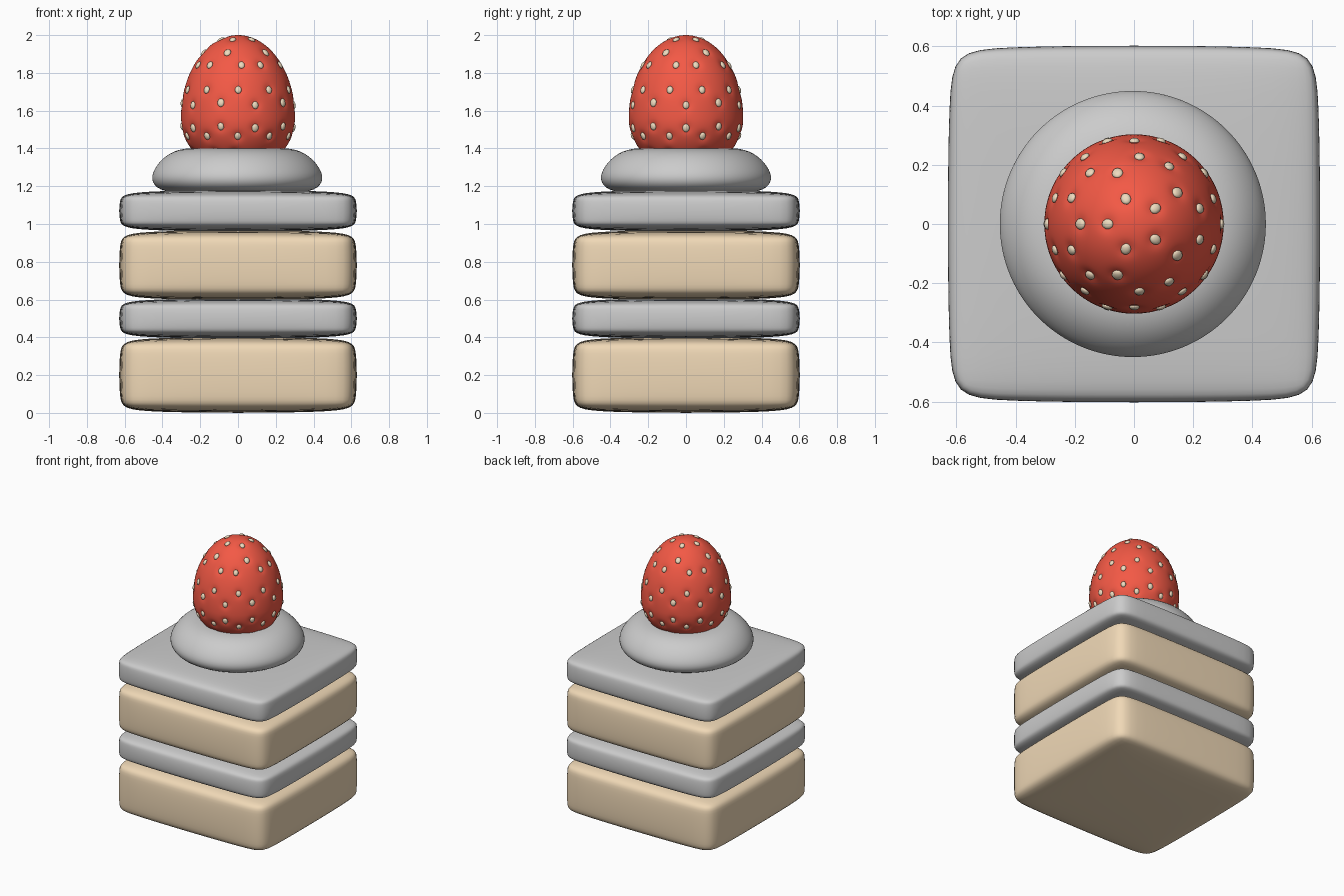
import bpy, bmesh, math
from mathutils import Vector
from mathutils.kdtree import KDTree

if "Cube" in bpy.data.objects:
    bpy.data.objects.remove(bpy.data.objects["Cube"])


def material(name, rgb):
    m = bpy.data.materials.new(name)
    m.diffuse_color = (*rgb, 1)
    m.use_nodes = True
    m.node_tree.nodes["Principled BSDF"].inputs["Base Color"].default_value = m.diffuse_color
    return m


def finish(bm, name, mat=None, subsurf=0):
    bmesh.ops.recalc_face_normals(bm, faces=bm.faces)
    for f in bm.faces:
        f.smooth = True
    me = bpy.data.meshes.new(name)
    bm.to_mesh(me)
    bm.free()
    ob = bpy.data.objects.new(name, me)
    bpy.context.collection.objects.link(ob)
    if mat:
        me.materials.append(mat)
    if subsurf:
        mod = ob.modifiers.new("Smooth", 'SUBSURF')
        mod.levels = mod.render_levels = subsurf
    return ob


sponge = material("sponge", (0.87, 0.69, 0.47))
red = material("strawberry_red", (0.9, 0.1, 0.06))
seed_tan = material("seed_tan", (0.85, 0.71, 0.52))


# Pillow-edged cake layers
def layer(name, z0, z1, mat=None):
    bm = bmesh.new()
    bmesh.ops.create_cube(bm, size=1)
    for v in bm.verts:
        v.co = Vector((v.co.x * 1.265, v.co.y * 1.212, (z0 + z1) / 2 + v.co.z * (z1 - z0)))
    bmesh.ops.bevel(bm, geom=bm.edges[:], offset=0.045, segments=1, affect='EDGES')
    finish(bm, name, mat, 3)


layer("lower_sponge", -0.003, 0.405, sponge)
layer("lower_cream", 0.39, 0.61)
layer("upper_sponge", 0.595, 0.97, sponge)
layer("upper_cream", 0.957, 1.183)

# Cream dollop: revolved profile
profile = [(0, 1.40), (0.16, 1.40), (0.29, 1.405), (0.385, 1.365), (0.45, 1.285),
           (0.46, 1.22), (0.40, 1.165), (0.2, 1.16), (0, 1.16)]
bm = bmesh.new()
pts = [bm.verts.new((r, 0, z)) for r, z in profile]
edges = [bm.edges.new(p) for p in zip(pts, pts[1:])]
bmesh.ops.spin(bm, geom=pts + edges, axis=(0, 0, 1), cent=(0, 0, 0),
               angle=math.tau, steps=32, use_duplicate=False)
bmesh.ops.remove_doubles(bm, verts=bm.verts, dist=1e-4)
bmesh.ops.translate(bm, verts=bm.verts, vec=(-0.004, 0, 0))
finish(bm, "cream_dollop", None, 2)


# Strawberry: egg-mapped icosphere with a seed on each coarse face
def egg(d):
    return Vector((d.x * 0.303, d.y * 0.303, 1.56 + d.z * (0.44 if d.z > 0 else 0.28)))


def egg_normal(d):
    return Vector((d.x / 0.303, d.y / 0.303, d.z / (0.44 if d.z > 0 else 0.28))).normalized()


coarse = bmesh.new()
bmesh.ops.create_icosphere(coarse, subdivisions=2, radius=1)
spots = [(f.calc_center_median().normalized(), math.sqrt(f.calc_area())) for f in coarse.faces]
coarse.free()
tree = KDTree(len(spots))
for i, (d, s) in enumerate(spots):
    tree.insert(egg(d), i)
tree.balance()

bm = bmesh.new()
bmesh.ops.create_icosphere(bm, subdivisions=6, radius=1)
for v in bm.verts:
    d = v.co.normalized()
    p = egg(d)
    dist = tree.find(p)[2]
    v.co = p - egg_normal(d) * 0.009 * math.exp(-(dist / 0.026) ** 2)
finish(bm, "strawberry", red)

# Seeds
bm = bmesh.new()
for d, s in spots:
    p, n = egg(d), egg_normal(d)
    if p.z < 1.38:
        continue
    r = 0.019 * s / 0.385
    rot = n.to_track_quat('Z', 'Y')
    new = bmesh.ops.create_icosphere(bm, subdivisions=2, radius=1)["verts"]
    for v in new:
        v.co = p - n * 0.004 + rot @ Vector((v.co.x * r * 0.95, v.co.y * r * 1.15, v.co.z * 0.010))
finish(bm, "strawberry_seeds", seed_tan)
